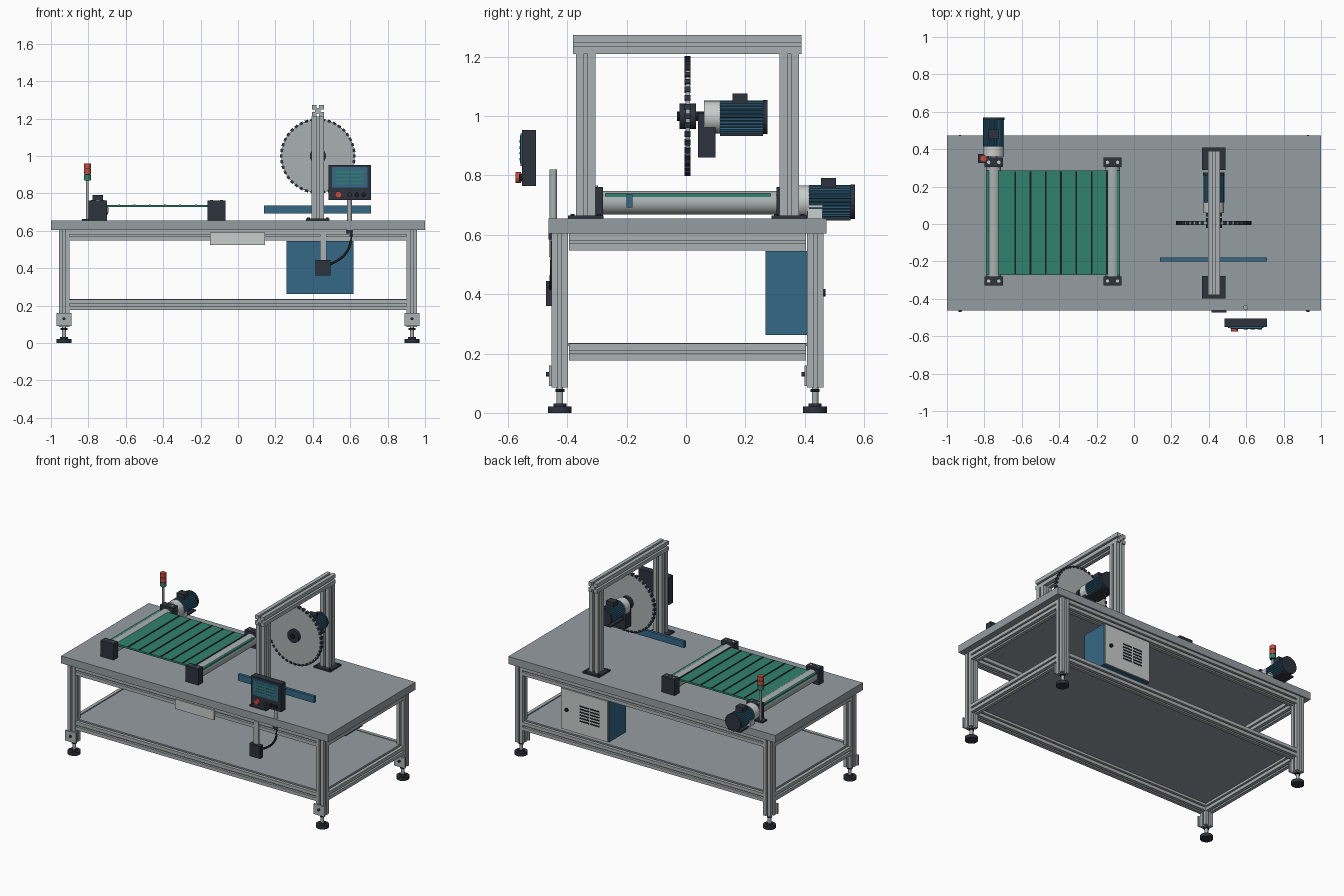
import bpy, bmesh
from math import sin, cos, pi, tau

default = bpy.data.objects.get("Cube")
if default:
    bpy.data.objects.remove(default, do_unlink=True)


def material(name, *rgb):
    mat = bpy.data.materials.new(name)
    mat.use_nodes = True
    color = (*rgb, 1)
    mat.diffuse_color = color
    mat.node_tree.nodes["Principled BSDF"].inputs["Base Color"].default_value = color
    return mat


steel = material("steel grey", .3, .34, .365)
alloy = material("aluminium", .4, .435, .445)
pale = material("pale grey", .58, .61, .6)
dark = material("dark slate", .026, .034, .048)
black = material("black", .01, .012, .015)
blue = material("blue", .034, .138, .238)
green = material("belt green", .03, .223, .156)
red = material("signal red", .578, .07, .045)


def prism(name, outline, axis, start, end, mat, smooth=False):
    """Extrude a 2D outline along a world axis."""
    place = {"x": lambda u, v, t: (t, u, v),
             "y": lambda u, v, t: (u, t, v),
             "z": lambda u, v, t: (u, v, t)}[axis]
    bm = bmesh.new()
    rings = [[bm.verts.new(place(u, v, t)) for u, v in outline] for t in (start, end)]
    count = len(outline)
    for ring in rings:
        bm.faces.new(ring)
    for i in range(count):
        j = (i + 1) % count
        bm.faces.new((rings[0][i], rings[0][j], rings[1][j], rings[1][i]))
    bmesh.ops.recalc_face_normals(bm, faces=bm.faces)
    mesh = bpy.data.meshes.new(name)
    bm.to_mesh(mesh)
    bm.free()
    mesh.materials.append(mat)
    if smooth:
        mesh.shade_smooth()
        mesh.set_sharp_from_angle(angle=pi / 5)
    obj = bpy.data.objects.new(name, mesh)
    bpy.context.collection.objects.link(obj)
    return obj


def box(name, x0, x1, y0, y1, z0, z1, mat):
    return prism(name, [(x0, y0), (x1, y0), (x1, y1), (x0, y1)], "z", z0, z1, mat)


def block(name, x, y, z0, z1, width, depth, mat):
    return box(name, x - width / 2, x + width / 2, y - depth / 2, y + depth / 2, z0, z1, mat)


def rod(name, u, v, radius, axis, start, end, mat, sides=32):
    ring = [(u + radius * cos(tau * i / sides), v + radius * sin(tau * i / sides))
            for i in range(sides)]
    return prism(name, ring, axis, start, end, mat, smooth=True)


def slotted_bar(name, u, v, size, axis, start, end):
    """Square extrusion with a T-slot groove on each side."""
    h, gap, deep = size / 2, size * .1, size * .28
    side = [(h, -h), (h, -gap), (h - deep, -gap), (h - deep, gap), (h, gap)]
    outline = []
    for turn in range(4):
        c, s = round(cos(turn * pi / 2)), round(sin(turn * pi / 2))
        outline += [(u + a * c - b * s, v + a * s + b * c) for a, b in side]
    return prism(name, outline, axis, start, end, alloy)


# Table frame: legs, levelling feet, corner plates and rails
mid, leg_x, leg_y, bar = .005, .93, .43, .056
box("table_top", -1, 1, -.463, .473, .605, .655, steel)
for sx in (-1, 1):
    for sy in (-1, 1):
        x, y = sx * leg_x, mid + sy * leg_y
        slotted_bar("leg", x, y, bar, "z", .085, .605)
        rod("foot_pad", x, y, .04, "z", 0, .022, dark)
        rod("foot_collar", x, y, .022, "z", .022, .032, dark)
        rod("foot_stem", x, y, .011, "z", .03, .085, alloy)
        rod("foot_nut", x, y, .018, "z", .07, .08, black, 6)
        block("foot_plate", x, y - bar / 2 - .004, .09, .16, .082, .009, alloy)
        rod("foot_plate_bolt", x, .13, .008, "y", y - .046, y - .036, dark, 12)
for z in (.205, .576):
    for s in (-1, 1):
        slotted_bar("long_rail", mid + s * leg_y, z, bar, "x", -.9, .9)
        slotted_bar("end_rail", s * leg_x, z, bar, "y", mid - .4, mid + .4)
box("lower_shelf", -.925, .925, -.42, .43, .226, .236, steel)
box("name_plate", -.15, .145, -.462, -.453, .525, .59, pale)

# Conveyor belt, rollers and bearing blocks
box("belt", -.79, -.075, -.272, .285, .727, .739, green)
for i in range(7):
    block("belt_cleat", -.635 + i * .0817, .0065, .738, .742, .009, .55, black)
for x in (-.75, -.115):
    rod("roller", x, .708, .04, "y", -.285, .31, alloy)
    for y in (-.305, .33):
        block("bearing_block", x, y, .655, .762, .098, .05, dark)
        for s in (-1, 1):
            rod("bearing_bolt", x + s * .027, y, .009, "z", .76, .766, pale, 12)


def motor(x, z, start, end):
    """Finned motor along y with a gear head, rear cap and terminal box."""
    fins = 28
    outline = []
    for i in range(fins * 4):
        radius = .056 if i % 4 < 2 else .051
        a = tau * i / fins / 4
        outline.append((x + radius * cos(a), z + radius * sin(a)))
    prism("motor_body", outline, "y", start, end, blue)
    rod("motor_cap", x, z, .058, "y", end, end + .015, dark)
    rod("gear_head", x, z, .055, "y", start - .055, start, pale)
    rod("gear_flange", x, z, .048, "y", start - .006, start + .004, dark)
    centre = (start + end) / 2 - .005
    block("terminal_box", x, centre, z + .045, z + .08, .055, .05, dark)
    block("motor_foot", x, (start + end) / 2, z - .064, z - .054, .09, end - start, dark)


# Conveyor drive
motor(-.75, .712, .415, .555)
box("gearbox_foot", -.8, -.7, .41, .46, .655, .71, pale)
rod("drive_shaft", -.75, .708, .018, "y", .3, .37, alloy)

# Signal tower
block("signal_base", -.805, .35, .655, .664, .06, .05, dark)
rod("signal_pole", -.805, .35, .007, "z", .66, .875, alloy, 16)
for z, mat in ((.872, green), (.903, red), (.934, red)):
    rod("signal_lamp", -.805, .35, .019, "z", z, z + .027, mat)
    rod("signal_ring", -.805, .35, .017, "z", z - .004, z, black)

# Saw gantry
saw_x, saw_z = .427, 1
for y in (-.338, .348):
    slotted_bar("gantry_post", saw_x, y, .066, "z", .66, 1.21)
    block("gantry_base", saw_x, y, .655, .665, .125, .12, dark)
    for sx in (-1, 1):
        for sy in (-1, 1):
            rod("base_bolt", saw_x + sx * .05, y + sy * .045, .007, "z", .665, .671, dark, 12)
slotted_bar("gantry_beam", saw_x, 1.242, .064, "y", -.38, .39)

# Saw blade with rim segments, hub and drive
rod("saw_blade", saw_x, saw_z, .196, "y", -.002, .013, alloy, 96)
teeth = 40
for i in range(teeth):
    a = tau * i / teeth
    half = tau / teeth * .28
    corners = [(r, a + s) for r, s in ((.188, -half), (.202, -half), (.202, half), (.188, half))]
    prism("blade_segment", [(saw_x + r * cos(t), saw_z + r * sin(t)) for r, t in corners],
          "y", -.005, .016, dark)
rod("blade_hub", saw_x, saw_z, .043, "y", -.022, .033, dark)
rod("blade_shaft", saw_x, saw_z, .016, "y", -.03, .07, black)
motor(saw_x, .997, .115, .26)
block("saw_bracket", saw_x, .07, .86, 1.01, .085, .06, dark)

# Guide fence
box("fence", .14, .71, -.2, -.18, .692, .736, blue)

# Operator panel
box("panel_case", .485, .71, -.552, -.506, .765, .953, dark)
box("panel_screen_frame", .503, .692, -.557, -.551, .832, .942, blue)
box("panel_screen", .512, .683, -.559, -.556, .84, .934, blue)
for row in range(4):
    for col in range(2):
        left, low = .52 + col * .08, .85 + row * .02
        box("screen_line", left, left + .07, -.561, -.558, low, low + .009, green)
rod("stop_button_base", .537, .793, .014, "y", -.557, -.55, black)
rod("stop_button", .537, .793, .018, "y", -.574, -.556, red)
for x, mat in ((.597, dark), (.635, black), (.672, black)):
    rod("panel_button", x, .793, .012, "y", -.563, -.55, mat, 20)

# Panel pole, hose and junction box
rod("panel_pole", .597, -.447, .013, "z", .6, .82, alloy)
rod("pole_collar", .597, -.447, .017, "z", .585, .605, dark)
box("junction_bracket", .438, .474, -.458, -.447, .44, .6, alloy)
box("junction_box", .415, .495, -.472, -.44, .36, .445, dark)
path = bpy.data.curves.new("hose", "CURVE")
path.dimensions = "3D"
path.bevel_depth = .007
path.bevel_resolution = 3
spline = path.splines.new("BEZIER")
spline.bezier_points.add(1)
first, last = spline.bezier_points
first.co, last.co = (.605, -.447, .59), (.49, -.455, .42)
first.handle_left, first.handle_right = (.605, -.447, .65), (.61, -.447, .49)
last.handle_left, last.handle_right = (.56, -.455, .45), (.46, -.455, .41)
path.materials.append(black)
bpy.context.collection.objects.link(bpy.data.objects.new("hose", path))

# Electrical cabinet with vented rear door
box("cabinet", .26, .617, .268, .452, .263, .546, blue)
box("cabinet_door", .264, .613, .45, .461, .267, .542, pale)
for row in range(6):
    z = .35 + row * .02
    for x in (.325, .405):
        box("vent_slot", x, x + .07, .459, .463, z, z + .009, black)
rod("door_lock", .57, .405, .012, "y", .46, .47, black, 20)
